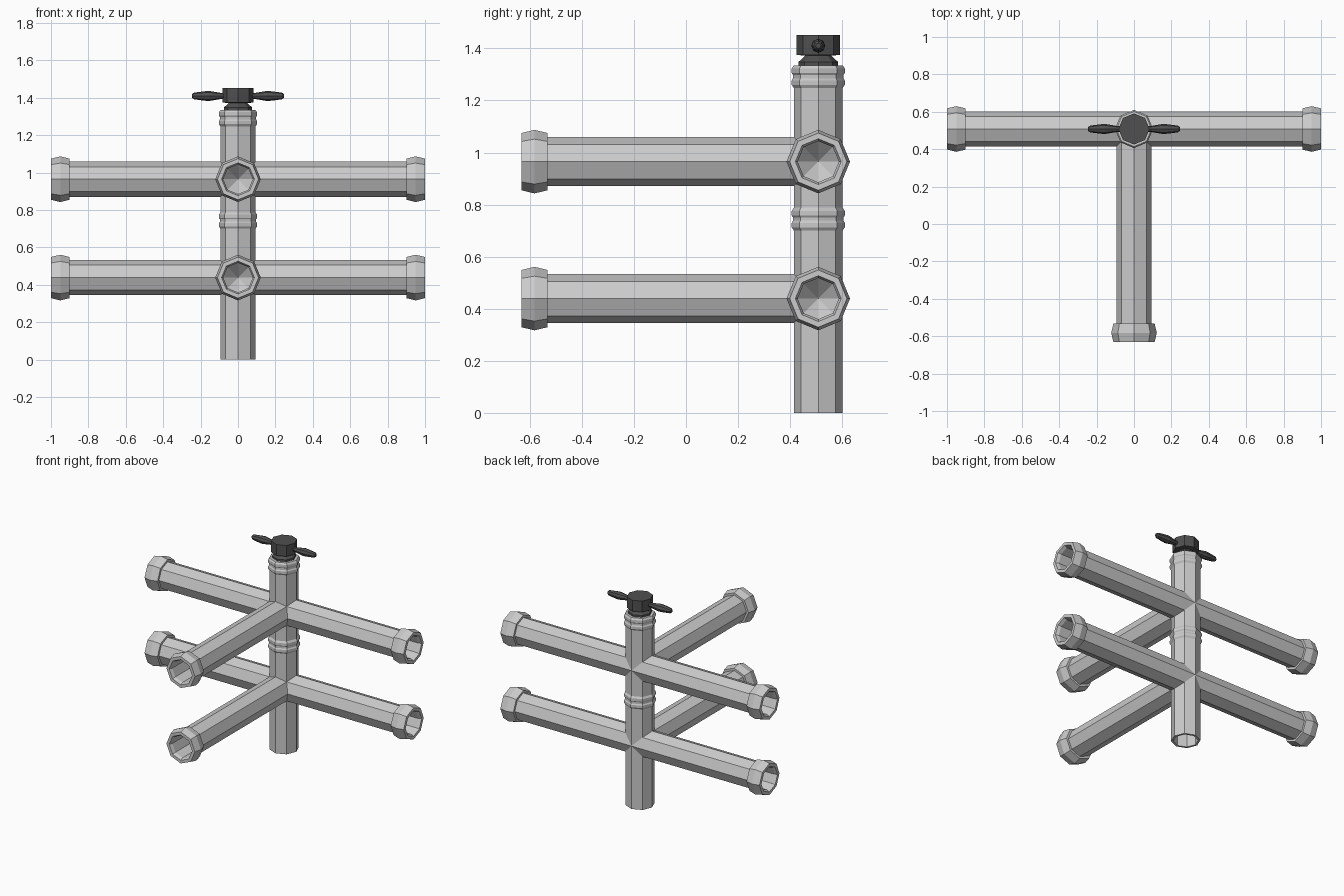
import bpy, bmesh
from math import cos, sin, pi
from mathutils import Matrix, Vector

if "Cube" in bpy.data.objects:
    bpy.data.objects.remove(bpy.data.objects["Cube"])

SIDES = 8
CY = 0.508            # depth of the upright's axis
R, BORE = 0.094, 0.079  # pipe wall radii

dark = bpy.data.materials.new("dark_metal")
dark.diffuse_color = (0.08, 0.08, 0.08, 1)
dark.use_nodes = True
dark.node_tree.nodes["Principled BSDF"].inputs["Base Color"].default_value = dark.diffuse_color


def lathe(name, profile, origin, axis=(0, 0, 1), mat=None):
    """Turn (radius, distance) points around an axis into a flat-sided solid."""
    bm = bmesh.new()
    rings = [[bm.verts.new((r * cos(2 * pi * k / SIDES), r * sin(2 * pi * k / SIDES), t))
              for k in range(SIDES)] for r, t in profile]
    for a, b in zip(rings, rings[1:]):
        for k in range(SIDES):
            j = (k + 1) % SIDES
            bm.faces.new((a[k], a[j], b[j], b[k]))
    bmesh.ops.remove_doubles(bm, verts=bm.verts, dist=1e-5)
    bmesh.ops.recalc_face_normals(bm, faces=bm.faces)
    turn = Vector((0, 0, 1)).rotation_difference(Vector(axis)).to_matrix().to_4x4()
    bm.transform(Matrix.Translation(origin) @ turn)
    me = bpy.data.meshes.new(name)
    bm.to_mesh(me)
    bm.free()
    ob = bpy.data.objects.new(name, me)
    bpy.context.collection.objects.link(ob)
    if mat:
        me.materials.append(mat)
    return ob


def joint(z):
    """Double ring with a groove around the upright, ending at height z."""
    return [(R, z - 0.087), (0.102, z - 0.075), (0.102, z - 0.058), (0.097, z - 0.05),
            (0.097, z - 0.037), (0.102, z - 0.03), (0.102, z - 0.012), (R, z)]


# Upright pipe, hollow at the foot, with two ringed joints
lathe("upright_pipe",
      [(0, 0.3), (BORE, 0.3), (BORE, 0), (R, 0)] + joint(0.788) + joint(1.335) + [(0, 1.335)],
      (0, CY, 0))


def arm(name, origin, axis, length):
    """Side pipe with a bulged, open collar at its end."""
    c = length - 0.1
    lathe(name, [(0, 0), (R, 0), (R, c), (0.11, c), (0.122, c + 0.05), (0.11, length),
                 (0.088, length), (BORE, length - 0.02), (BORE, 0.175), (0, 0.097)],
          origin, axis)


# Two tiers of three arms
for tier, z in (("lower", 0.439), ("upper", 0.965)):
    arm(tier + "_right_arm", (0, CY, z), (1, 0, 0), 1.0)
    arm(tier + "_left_arm", (0, CY, z), (-1, 0, 0), 1.0)
    arm(tier + "_front_arm", (0, CY, z), (0, -1, 0), CY + 0.632)

# Valve stem and hub
lathe("valve_hub", [(0, 1.33), (0.076, 1.33), (0.076, 1.348), (0.05, 1.372),
                    (0.083, 1.375), (0.083, 1.452), (0, 1.452)], (0, CY, 0), mat=dark)

# Valve handles
for side, s in (("right", 1), ("left", -1)):
    lathe(side + "_valve_handle",
          [(0, 0.05), (0.016, 0.05), (0.016, 0.09), (0.027, 0.155), (0.025, 0.18),
           (0.018, 0.235), (0.01, 0.245), (0, 0.245)],
          (0, CY, 1.41), (s, 0, 0), dark)
